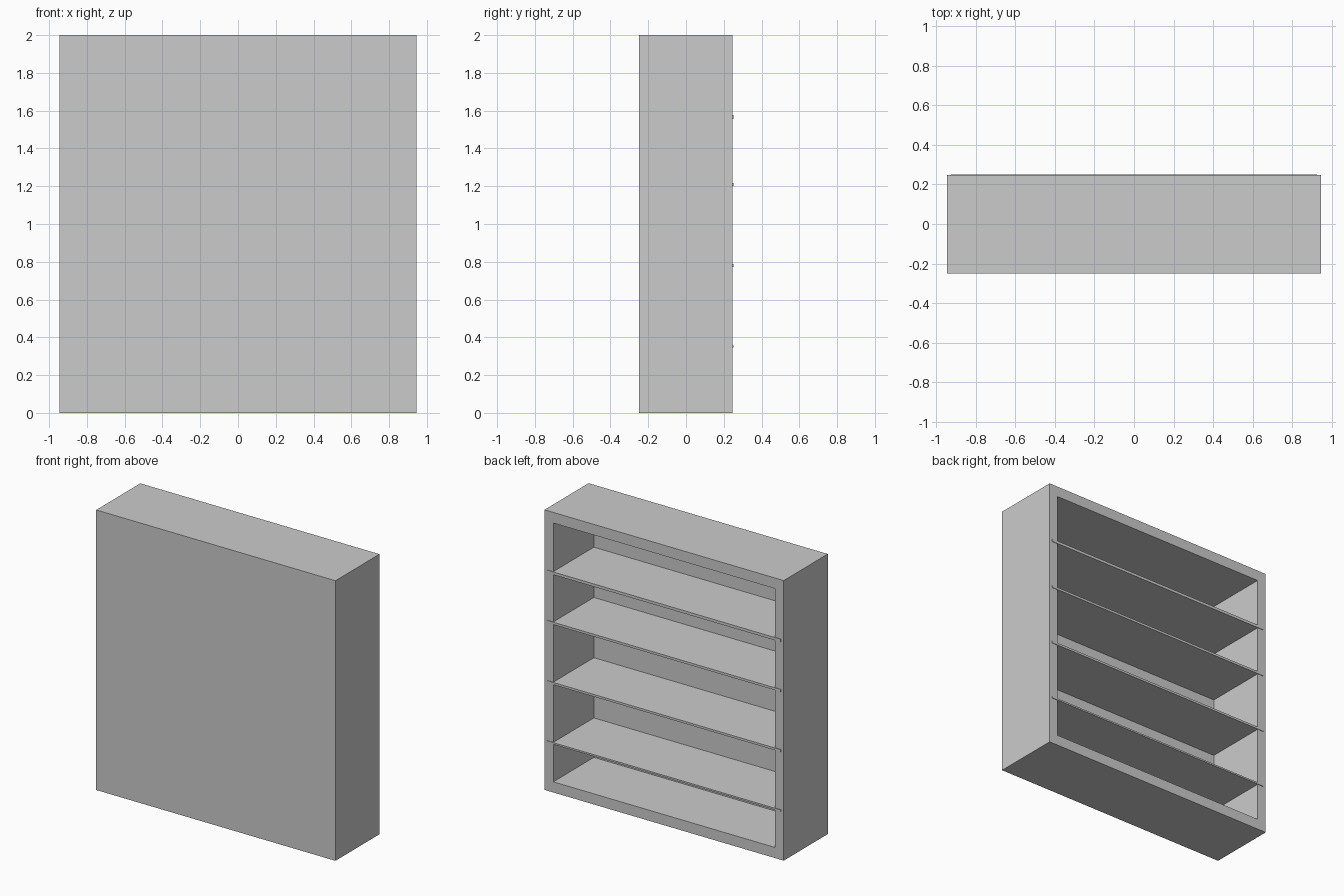
import bpy, bmesh
from mathutils import Matrix, Vector

if "Cube" in bpy.data.objects:
    bpy.data.objects.remove(bpy.data.objects["Cube"])


def box_bmesh(lo, hi):
    lo, hi = Vector(lo), Vector(hi)
    bm = bmesh.new()
    bmesh.ops.create_cube(bm, size=1, matrix=Matrix.Translation((lo + hi) / 2)
                          @ Matrix.Diagonal((*(hi - lo), 1)))
    return bm


def add_object(name, bm):
    bmesh.ops.recalc_face_normals(bm, faces=bm.faces[:])
    mesh = bpy.data.meshes.new(name)
    bm.to_mesh(mesh)
    bm.free()
    obj = bpy.data.objects.new(name, mesh)
    bpy.context.collection.objects.link(obj)
    return obj


W, FRONT, BACK, H = 0.945, -0.25, 0.247, 2.0
FRAME_X, FRAME_Z, DEPTH = 0.07, 0.076, 0.457

# Cabinet shell, open towards +y
bm = box_bmesh((-W, FRONT, 0), (W, BACK, H))
opening = max(bm.faces, key=lambda f: f.calc_center_median().y)
bmesh.ops.inset_region(bm, faces=[opening], thickness=0.05)
for v in opening.verts:
    v.co.x = (W - FRAME_X) * (1 if v.co.x > 0 else -1)
    v.co.z = H - FRAME_Z if v.co.z > H / 2 else FRAME_Z
recess = bmesh.ops.extrude_discrete_faces(bm, faces=[opening])["faces"][0]
bmesh.ops.translate(bm, verts=recess.verts[:], vec=(0, -DEPTH, 0))
add_object("cabinet_shell", bm)

# Shelves, run through the sides and stand slightly proud of the frame
for i, (bottom, top) in enumerate([(0.346, 0.358), (0.772, 0.788),
                                   (1.201, 1.218), (1.557, 1.577)]):
    add_object(f"shelf_{i + 1}",
               box_bmesh((-0.924, FRONT + 0.01, bottom), (0.924, 0.251, top)))
